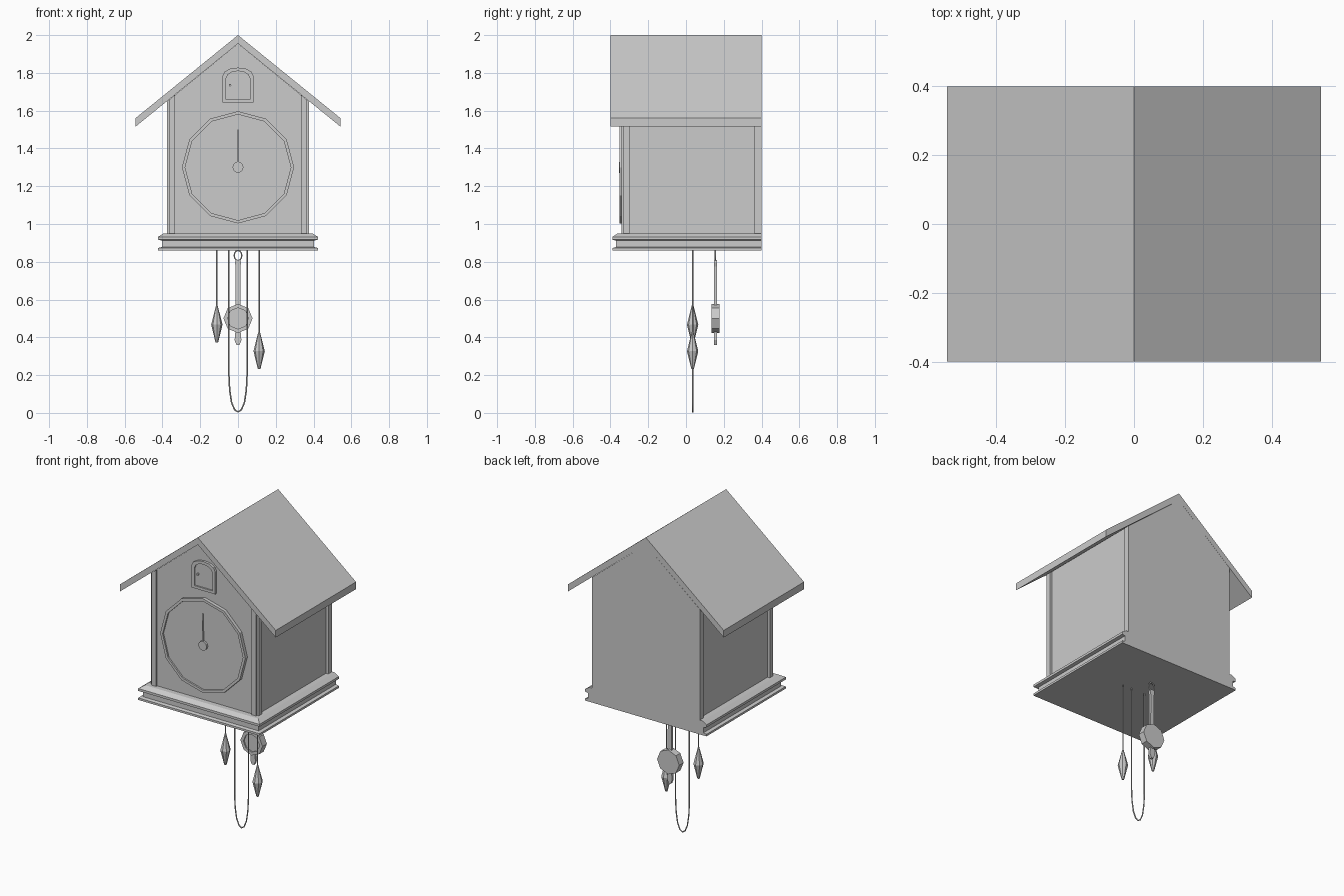
import bpy, bmesh, math

if "Cube" in bpy.data.objects:
    bpy.data.objects.remove(bpy.data.objects["Cube"])

SLOPE = 0.815           # roof fall per unit of x
UNDER = 1.955           # underside of the ridge


def finish(name, bm):
    bmesh.ops.recalc_face_normals(bm, faces=bm.faces)
    me = bpy.data.meshes.new(name)
    bm.to_mesh(me)
    bm.free()
    ob = bpy.data.objects.new(name, me)
    bpy.context.collection.objects.link(ob)
    return ob


def loft(name, rings, cap=True, closed=False):
    """Skin a list of equal-length vertex loops."""
    bm = bmesh.new()
    vs = [[bm.verts.new(p) for p in r] for r in rings]
    n = len(vs[0])
    pairs = list(zip(vs, vs[1:])) + ([(vs[-1], vs[0])] if closed else [])
    for a, b in pairs:
        for i in range(n):
            j = (i + 1) % n
            bm.faces.new((a[i], a[j], b[j], b[i]))
    if cap and not closed:
        bm.faces.new(vs[0])
        bm.faces.new(vs[-1])
    return finish(name, bm)


def at_y(pts, y):
    return [(x, y, z) for x, z in pts]


def prism(name, pts, y0, y1):
    return loft(name, [at_y(pts, y0), at_y(pts, y1)])


def frame(name, outer, inner, y_front, y_back):
    return loft(name, [at_y(outer, y_back), at_y(outer, y_front),
                       at_y(inner, y_front), at_y(inner, y_back)], closed=True)


def ngon(r, cz, n):
    return [(r * math.sin(2 * math.pi * i / n), cz + r * math.cos(2 * math.pi * i / n))
            for i in range(n)]


def wire(name, pts, r, cyclic=False):
    cu = bpy.data.curves.new(name, 'CURVE')
    cu.dimensions = '3D'
    cu.bevel_depth = r
    cu.bevel_resolution = 1
    cu.use_fill_caps = True
    sp = cu.splines.new('POLY')
    sp.points.add(len(pts) - 1)
    for p, co in zip(sp.points, pts):
        p.co = (*co, 1)
    sp.use_cyclic_u = cyclic
    ob = bpy.data.objects.new(name, cu)
    bpy.context.collection.objects.link(ob)
    bpy.ops.object.select_all(action='DESELECT')
    ob.select_set(True)
    bpy.context.view_layer.objects.active = ob
    bpy.ops.object.convert(target='MESH')


def under(x):
    return UNDER - SLOPE * abs(x)


# Roof: one folded slab with upright eave cuts
prism("roof", [(-0.543, 1.56), (0, 2), (0.543, 1.56), (0.543, 1.515), (0, UNDER), (-0.543, 1.515)],
      -0.4, 0.4)

# House body with gable
prism("house_body", [(-0.36, 0.95), (0.36, 0.95), (0.36, under(0.36)), (0, UNDER),
                     (-0.36, under(0.36))], -0.33, 0.4)

# Corner boards on the front and sides
for s, side in ((-1, "left"), (1, "right")):
    def board(x0, x1):
        return [(s * x0, 0.94), (s * x1, 0.94), (s * x1, under(x1)), (s * x0, under(x0))]
    prism(f"{side}_front_board", board(0.333, 0.365), -0.341, -0.33)
    prism(f"{side}_side_board_front", board(0.36, 0.376), -0.33, -0.298)
    prism(f"{side}_side_board_back", board(0.36, 0.376), 0.362, 0.4)

# Moulded base, flush at the back
profile = [(0.423, 0.86), (0.423, 0.873), (0.403, 0.878), (0.403, 0.912),
           (0.423, 0.917), (0.423, 0.932), (0.395, 0.95)]
loft("base_moulding", [[(-x, 0.4, z), (x, 0.4, z), (x, 0.033 - x, z), (-x, 0.033 - x, z)]
                       for x, z in profile])

# Dial with raised rim, hub and hands
frame("dial_rim", ngon(0.297, 1.3, 12), ngon(0.28, 1.3, 12), -0.351, -0.33)
prism("dial_face", ngon(0.285, 1.3, 12), -0.341, -0.33)
prism("minute_hand", [(-0.006, 1.3), (0.006, 1.3), (0.002, 1.5), (-0.002, 1.5)], -0.352, -0.347)
prism("hour_hand", [(-0.007, 1.3), (0.007, 1.3), (0.003, 1.385), (-0.003, 1.385)], -0.349, -0.344)
prism("hand_hub", ngon(0.029, 1.3, 12), -0.354, -0.335)


# Small arched door in the gable
def arch(w, z0, z1, rise):
    return [(-w, z0), (w, z0)] + [(w * math.cos(math.pi * i / 6),
                                   z1 + rise * math.sin(math.pi * i / 6)) for i in range(7)]


frame("door_frame", arch(0.082, 1.643, 1.785, 0.043), arch(0.063, 1.66, 1.77, 0.04), -0.345, -0.33)
prism("door_panel", arch(0.064, 1.658, 1.77, 0.04), -0.336, -0.33)
prism("door_knob", ngon(0.007, 1.735, 8) and [(x - 0.042, z) for x, z in ngon(0.007, 1.735, 8)],
      -0.346, -0.335)

# Hanging chain: two weight strands and a loose loop
CY = 0.035
half = [(0.048, 0.87), (0.048, 0.2), (0.044, 0.12), (0.034, 0.055), (0.018, 0.017)]
loop = [(-x, CY, z) for x, z in half] + [(0, CY, 0.005)] + [(x, CY, z) for x, z in reversed(half)]
wire("chain_loop", loop, 0.004)

# Faceted weights on their strands
for side, x, top in (("left", -0.112, 0.57), ("right", 0.112, 0.43)):
    wire(f"{side}_weight_chain", [(x, CY, 0.87), (x, CY, top - 0.01)], 0.004)
    rings = []
    for r, dz in ((0.004, 0), (0.03, -0.103), (0.007, -0.197)):
        rings.append([(x + r * math.cos(math.pi * i / 4), CY + r * math.sin(math.pi * i / 4),
                       top + dz) for i in range(8)])
    loft(f"{side}_weight", rings)

# Pendulum: hanging ring, rod, and octagonal bob with a recessed front
PY = 0.156
wire("pendulum_ring", [(0.02 * math.cos(math.pi * i / 6), PY, 0.833 + 0.027 * math.sin(math.pi * i / 6))
                       for i in range(12)], 0.004, cyclic=True)
prism("pendulum_rod", [(-0.008, 0.36), (0.008, 0.36), (0.018, 0.385), (0.014, 0.43), (0.012, 0.775),
                       (0.017, 0.795), (0.012, 0.81), (-0.012, 0.81), (-0.017, 0.795),
                       (-0.012, 0.775), (-0.014, 0.43), (-0.018, 0.385)], PY - 0.008, PY + 0.008)
frame("bob_rim", ngon(0.077, 0.5, 8), ngon(0.056, 0.5, 8), PY - 0.022, PY + 0.01)
prism("bob_back", ngon(0.077, 0.5, 8), PY + 0.01, PY + 0.022)
prism("bob_face", ngon(0.057, 0.5, 8), PY - 0.014, PY + 0.01)
